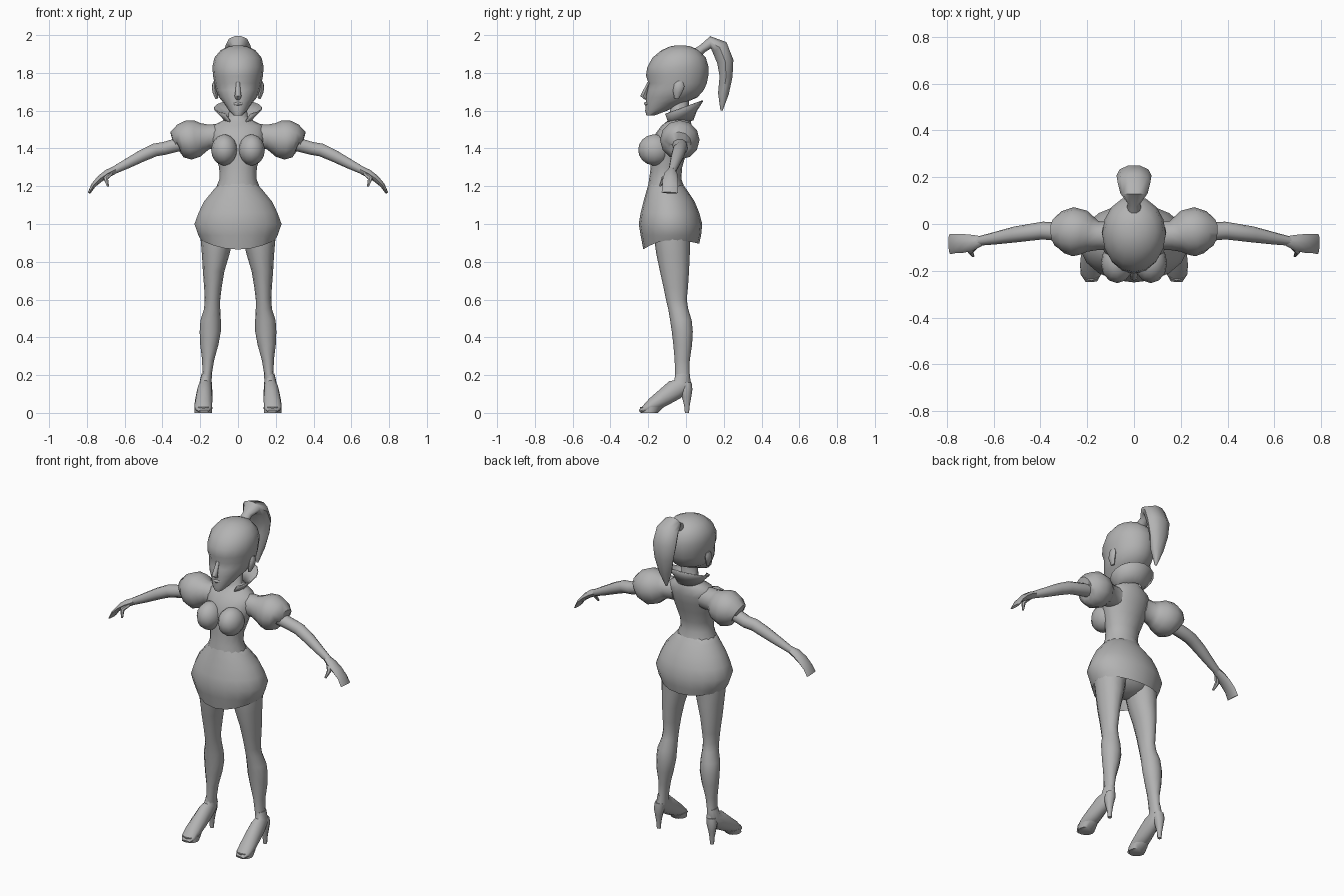
import bpy, bmesh, math
from mathutils import Vector

grey = bpy.data.materials.new("plain grey")
grey.diffuse_color = (0.45, 0.45, 0.45, 1)


def finish(name, rings, caps=(True, True), closed=True, mirror=False, angle=50, thick=0):
    """Skin a list of equal vertex rings into one smooth part."""
    bm = bmesh.new()
    rows = [[bm.verts.new(p) for p in r] for r in rings]
    n = len(rows[0])
    for a, b in zip(rows, rows[1:]):
        for i in range(n if closed else n - 1):
            j = (i + 1) % n
            bm.faces.new((a[i], a[j], b[j], b[i]))
    if closed and caps[0]:
        bm.faces.new(rows[0])
    if closed and caps[1]:
        bm.faces.new(rows[-1])
    bmesh.ops.recalc_face_normals(bm, faces=bm.faces[:])
    me = bpy.data.meshes.new(name)
    bm.to_mesh(me)
    bm.free()
    me.materials.append(grey)
    ob = bpy.data.objects.new(name, me)
    bpy.context.collection.objects.link(ob)
    bpy.ops.object.select_all(action='DESELECT')
    ob.select_set(True)
    bpy.context.view_layer.objects.active = ob
    bpy.ops.object.shade_smooth_by_angle(angle=math.radians(angle))
    if thick:
        ob.modifiers.new("thickness", 'SOLIDIFY').thickness = thick
    if mirror:
        ob.modifiers.new("mirror", 'MIRROR').use_mirror_merge = False
    return ob


def stack(rows, n=14):
    """Level oval rings from (z, half width, front y, back y, centre x)."""
    out = []
    for z, rx, yf, yb, cx in rows:
        cy, ry = (yf + yb) / 2, (yb - yf) / 2
        out.append([Vector((cx + rx * math.sin(2 * math.pi * i / n),
                            cy - ry * math.cos(2 * math.pi * i / n), z)) for i in range(n)])
    return out


def tube(pts, side, n=10):
    """Oval rings along a path of (x, y, z, radius along side, other radius)."""
    out = []
    for k, p in enumerate(pts):
        t = Vector(pts[min(k + 1, len(pts) - 1)][:3]) - Vector(pts[max(k - 1, 0)][:3])
        t.normalize()
        s = Vector(side)
        s = (s - t * s.dot(t)).normalized()
        u = t.cross(s)
        out.append([Vector(p[:3]) + s * p[3] * math.cos(2 * math.pi * i / n)
                    + u * p[4] * math.sin(2 * math.pi * i / n) for i in range(n)])
    return out


def ball(name, c, r, mirror=True):
    rows = []
    for k in range(9):
        a = math.pi * (0.04 + 0.92 * k / 8)
        s = math.sin(a)
        rows.append((c[2] - r[2] * math.cos(a), r[0] * s, c[1] - r[1] * s, c[1] + r[1] * s, c[0]))
    finish(name, stack(rows, 12), mirror=mirror)


X, Y = (1, 0, 0), (0, 1, 0)

# Head with chin, eye hollow, brow and skull
finish("head", stack([
    (1.575, .022, -.21, -.165, 0), (1.60, .048, -.216, -.10, 0), (1.64, .075, -.212, -.01, 0),
    (1.67, .10, -.213, .06, 0), (1.71, .118, -.205, .095, 0), (1.745, .125, -.198, .11, 0),
    (1.785, .132, -.212, .118, 0), (1.83, .136, -.205, .12, 0), (1.88, .125, -.178, .105, 0),
    (1.92, .092, -.13, .07, 0), (1.94, .05, -.085, .025, 0), (1.946, .015, -.05, -.01, 0)], 16))
finish("nose", tube([(0, -.195, 1.75, .010, .008), (0, -.212, 1.71, .013, .012),
                     (0, -.226, 1.678, .018, .016), (0, -.21, 1.662, .013, .008)], X, 8))
finish("lips", tube([(-.027, -.202, 1.635, .004, .004), (0, -.214, 1.637, .010, .008),
                     (.027, -.202, 1.635, .004, .004)], (0, 0, 1), 8))
finish("ear", tube([(.112, -.05, 1.665, .008, .012), (.122, -.045, 1.70, .014, .025),
                    (.126, -.035, 1.735, .012, .028), (.124, -.03, 1.755, .006, .014)], X, 8),
       mirror=True)

# Ponytail sweeping up from the crown and hanging behind
finish("ponytail", tube([
    (0, .045, 1.895, .032, .03), (0, .09, 1.93, .028, .024), (0, .13, 1.962, .058, .034),
    (0, .178, 1.935, .07, .048), (0, .208, 1.86, .075, .046), (0, .212, 1.78, .062, .036),
    (0, .198, 1.69, .04, .03), (0, .188, 1.60, .006, .006)], X, 10))

# Torso and neck
finish("torso", stack([
    (1.17, .125, -.205, .0, 0), (1.24, .097, -.195, -.025, 0), (1.30, .10, -.187, -.02, 0),
    (1.37, .122, -.185, .0, 0), (1.43, .138, -.18, .018, 0), (1.48, .145, -.16, .03, 0),
    (1.52, .135, -.13, .03, 0), (1.545, .085, -.10, .025, 0), (1.57, .05, -.085, .015, 0),
    (1.67, .045, -.08, .015, 0)], 16))
ball("bust", (.072, -.167, 1.392), (.07, .086, .082))

# Standing collar, open at the front
collar = []
for rx, ry, cy, lo, hi in ((.062, .068, -.035, 1.53, 1.55), (.085, .08, -.028, 1.555, 1.60),
                           (.125, .105, -.018, 1.585, 1.655)):
    row = []
    for i in range(15):
        a = math.radians(-58 + 296 * i / 14)
        f = (math.sin(a) + .85) / 1.85
        row.append(Vector((rx * math.cos(a), cy + ry * math.sin(a), lo + (hi - lo) * f)))
    collar.append(row)
finish("collar", collar, closed=False, thick=.006)

# Puffed sleeves, arms and hands
finish("puff_sleeve", tube([
    (.09, -.05, 1.465, .06, .065), (.155, -.05, 1.462, .062, .065), (.185, -.045, 1.457, .075, .078),
    (.215, -.037, 1.452, .095, .097), (.26, -.033, 1.445, .105, .105),
    (.305, -.035, 1.44, .09, .088), (.33, -.037, 1.432, .065, .062),
    (.325, -.037, 1.43, .03, .03)], Y, 12), mirror=True)
finish("arm", tube([
    (.30, -.035, 1.425, .04, .038), (.39, -.028, 1.40, .038, .036), (.44, -.035, 1.392, .036, .036),
    (.51, -.045, 1.36, .034, .033), (.59, -.06, 1.318, .027, .027), (.665, -.073, 1.28, .02, .02)],
    Y), mirror=True)
finish("hand", tube([
    (.65, -.072, 1.287, .02, .02), (.69, -.08, 1.268, .034, .021), (.73, -.083, 1.24, .04, .018),
    (.765, -.084, 1.205, .041, .013), (.788, -.086, 1.165, .043, .007)], Y, 8), mirror=True)
finish("thumb", tube([
    (.675, -.09, 1.268, .014, .014), (.70, -.118, 1.24, .013, .013),
    (.688, -.138, 1.20, .005, .006)], Y, 6), mirror=True)

# Bell skirt with a hem that dips front and back
rings = stack([
    (1.215, .10, -.198, -.02, 0), (1.18, .132, -.208, .005, 0), (1.12, .182, -.225, .045, 0),
    (1.06, .212, -.24, .07, 0), (1.0, .234, -.25, .086, 0), (.94, .213, -.24, .08, 0),
    (.90, .198, -.226, .07, 0)], 18)
for i, p in enumerate(rings[-1]):
    c = math.cos(2 * math.pi * i / 18)
    p.z = .915 - (.05 if c > 0 else .02) * c * c
finish("skirt", rings, caps=(True, False))
ball("hips", (0, -.08, .99), (.19, .12, .11), mirror=False)

# Legs
finish("leg", stack([
    (1.0, .095, -.175, .03, .10), (.92, .086, -.168, .022, .112), (.84, .073, -.157, .02, .118),
    (.75, .057, -.138, .016, .129), (.66, .046, -.118, .01, .133), (.60, .041, -.106, .004, .135),
    (.55, .043, -.094, .012, .137), (.49, .054, -.084, .03, .145), (.43, .056, -.075, .036, .147),
    (.36, .048, -.067, .032, .152), (.28, .032, -.06, .02, .158), (.21, .025, -.058, .018, .163),
    (.15, .03, -.06, .028, .17)], 12), mirror=True)

# High heeled shoes
finish("shoe", tube([
    (.167, -.018, .205, .026, .038), (.172, -.018, .15, .034, .05), (.176, -.06, .122, .04, .054),
    (.18, -.12, .08, .045, .046), (.184, -.175, .043, .047, .038), (.184, -.215, .022, .044, .022),
    (.182, -.245, .009, .026, .008)], X, 12), mirror=True)
finish("heel", stack([
    (.16, .03, -.02, .03, .174), (.125, .032, -.03, .034, .178), (.085, .022, -.022, .028, .18),
    (.04, .014, -.01, .02, .18), (0, .012, -.006, .016, .18)], 8), mirror=True)
finish("sole", stack([
    (0, .046, -.238, -.15, .183), (.03, .047, -.243, -.12, .183)], 12), mirror=True)
